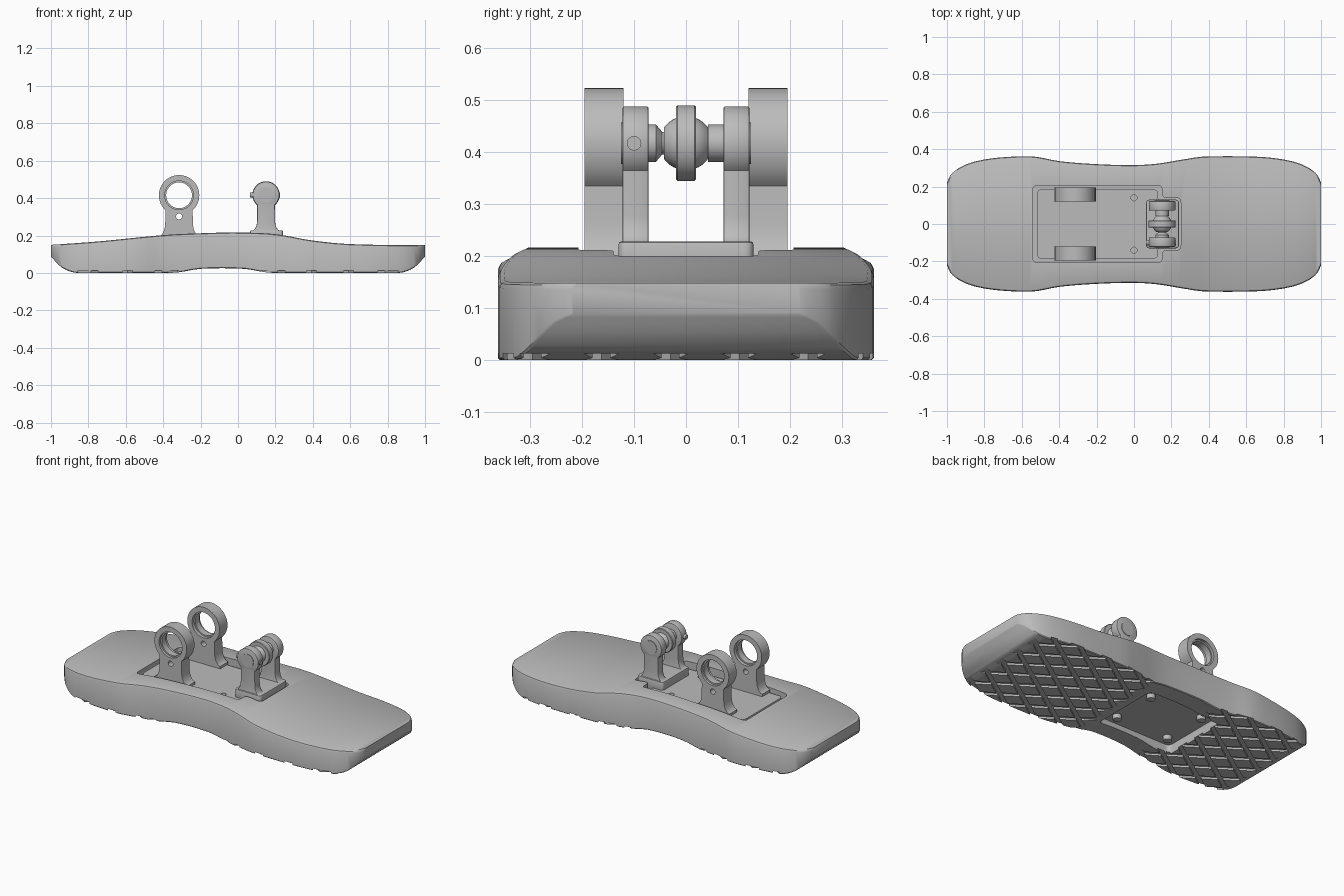
import bpy, bmesh
from math import pi, sin, cos, radians
from mathutils import Matrix, Vector

cube = bpy.data.objects.get("Cube")
if cube:
    bpy.data.objects.remove(cube, do_unlink=True)

GREY = bpy.data.materials.new("plain_grey")
GREY.use_nodes = True
GREY.diffuse_color = (0.5, 0.5, 0.5, 1)
GREY.node_tree.nodes["Principled BSDF"].inputs["Base Color"].default_value = (0.5, 0.5, 0.5, 1)


def finish(name, bm, angle=35):
    bmesh.ops.remove_doubles(bm, verts=bm.verts, dist=0.00005)
    bmesh.ops.recalc_face_normals(bm, faces=bm.faces)
    me = bpy.data.meshes.new(name)
    bm.to_mesh(me)
    bm.free()
    me.materials.append(GREY)
    ob = bpy.data.objects.new(name, me)
    bpy.context.scene.collection.objects.link(ob)
    smooth(ob, angle)
    return ob


def smooth(ob, angle=35):
    bpy.ops.object.select_all(action='DESELECT')
    ob.select_set(True)
    bpy.context.view_layer.objects.active = ob
    bpy.ops.object.shade_smooth_by_angle(angle=radians(angle))


def prism(name, loops, lo, hi, axis='Z', bevel=0.0):
    """Extrude an outline with optional hole loops along Z or Y."""
    cu = bpy.data.curves.new(name, 'CURVE')
    cu.dimensions, cu.fill_mode = '2D', 'BOTH'
    for loop in loops:
        sp = cu.splines.new('POLY')
        sp.points.add(len(loop) - 1)
        for p, (u, v) in zip(sp.points, loop):
            p.co = (u, v, 0, 1)
        sp.use_cyclic_u = True
    cu.extrude = (hi - lo) / 2 - bevel
    cu.bevel_depth, cu.offset, cu.bevel_resolution = bevel, -bevel, 1
    tmp = bpy.data.objects.new(name + "_tmp", cu)
    me = bpy.data.meshes.new_from_object(tmp)
    bm = bmesh.new()
    bm.from_mesh(me)
    bpy.data.objects.remove(tmp)
    bpy.data.meshes.remove(me)
    bpy.data.curves.remove(cu)
    mid = (lo + hi) / 2
    mat = Matrix.Translation((0, 0, mid))
    if axis == 'Y':
        mat = Matrix.Translation((0, mid, 0)) @ Matrix.Rotation(pi / 2, 4, 'X')
    bm.transform(mat)
    return finish(name, bm)


def circle(cx, cy, r, n=40, start=0, end=360):
    step = (end - start) / n
    count = n if end - start == 360 else n + 1
    return [(cx + r * cos(radians(start + i * step)),
             cy + r * sin(radians(start + i * step))) for i in range(count)]


def rounded(points, r, n=6):
    """Round every corner of a polygon."""
    out = []
    for i, p in enumerate(points):
        p = Vector(p)
        a = p + (Vector(points[i - 1]) - p).normalized() * r
        b = p + (Vector(points[(i + 1) % len(points)]) - p).normalized() * r
        for k in range(n + 1):
            t = k / n
            out.append(tuple(a * (1 - t) ** 2 + p * 2 * t * (1 - t) + b * t * t))
    return out


def curve_at(pts, x):
    """Smooth curve through a few points."""
    i = max(0, min(len(pts) - 2, sum(p[0] <= x for p in pts) - 1))

    def slope(j):
        a, b = pts[max(j - 1, 0)], pts[min(j + 1, len(pts) - 1)]
        return (b[1] - a[1]) / (b[0] - a[0])
    (x0, y0), (x1, y1) = pts[i], pts[i + 1]
    h = x1 - x0
    t = (x - x0) / h
    return ((2 * t**3 - 3 * t**2 + 1) * y0 + (t**3 - 2 * t**2 + t) * h * slope(i)
            + (3 * t**2 - 2 * t**3) * y1 + (t**3 - t**2) * h * slope(i + 1))


def revolve(name, profile, centre, n=40):
    """Turn (y, radius) pairs about a Y axis."""
    bm = bmesh.new()
    rings = [[bm.verts.new((centre[0] + r * cos(2 * pi * k / n), y,
                            centre[1] + r * sin(2 * pi * k / n))) for k in range(n)]
             for y, r in profile]
    for a, b in zip(rings, rings[1:]):
        for k in range(n):
            bm.faces.new((a[k], a[(k + 1) % n], b[(k + 1) % n], b[k]))
    bm.faces.new(rings[0])
    bm.faces.new(rings[-1])
    return finish(name, bm)


def cut(target, cutter):
    mod = target.modifiers.new("cut", 'BOOLEAN')
    mod.operation, mod.solver, mod.object = 'DIFFERENCE', 'EXACT', cutter
    bpy.context.view_layer.objects.active = target
    bpy.ops.object.modifier_apply(modifier=mod.name)
    bpy.data.objects.remove(cutter, do_unlink=True)


# Sole: lofted along its length from width, top and bottom curves
WIDTH = [(-1, .22), (-.985, .255), (-.95, .29), (-.88, .325), (-.78, .348), (-.65, .36), (-.53, .36),
         (-.4, .336), (-.2, .32), (0, .315), (.12, .322), (.27, .346), (.37, .36), (.65, .36),
         (.78, .348), (.88, .325), (.95, .29), (.985, .255), (1, .22)]
TOP = [(-1, .15), (-.75, .168), (-.4, .202), (-.2, .212), (0, .216), (.2, .207),
       (.38, .176), (.55, .157), (.75, .15), (1, .148)]
BOTTOM = [(-1, .087), (-.95, .035), (-.91, .012), (-.86, 0), (-.36, 0), (-.31, .004), (-.2, .022),
          (.03, .022), (.14, .004), (.19, 0), (.86, 0), (.91, .012), (.95, .035), (1, .087)]
stations = sorted({round(-1 + i * .04, 3) for i in range(51)}
                  | {s * v for s in (-1, 1) for v in (.995, .985, .97, .94, .9, .86)})
bm = bmesh.new()
rings = []
for x in stations:
    w, t, b = (curve_at(c, x) for c in (WIDTH, TOP, BOTTOM))
    b = max(b, 0)
    half = [(w - .004, b), (w, b + .004), (w, t - .012), (w - .004, t - .004), (w - .012, t)]
    section = half + [(-y, z) for y, z in reversed(half)]
    rings.append([bm.verts.new((x, y, z)) for y, z in section])
for r0, r1 in zip(rings, rings[1:]):
    for k in range(len(r0)):
        j = (k + 1) % len(r0)
        bm.faces.new((r0[k], r0[j], r1[j], r1[k]))
bm.faces.new(rings[0])
bm.faces.new(rings[-1])
sole = finish("sole", bm)

# Diagonal tread grooves, one family per direction
for sign in (-1, 1):
    bm = bmesh.new()
    for i in range(-8, 9):
        mat = (Matrix.Rotation(sign * radians(34), 4, 'Z')
               @ Matrix.Translation((0, i * .11 + .03, -.004))
               @ Matrix.Diagonal((3, .028, .032, 1)))
        bmesh.ops.create_cube(bm, size=1, matrix=mat)
    cut(sole, finish("groove_cutter", bm))


def tee(inset):
    a, b, c, d, e = -.54 + inset, .15 - inset, .25 - inset, .207 - inset, .14 - inset
    return rounded([(a, -d), (b, -d), (b, -e), (c, -e), (c, e), (b, e), (b, d), (a, d)], .025)


def rectangle(x0, x1, w, r):
    return rounded([(x0, -w), (x1, -w), (x1, w), (x0, w)], r)


# Top pocket and underside recess
cut(sole, prism("pocket_cutter", [tee(0)], .155, .4))
cut(sole, prism("recess_cutter", [rectangle(-.42, .07, .21, .03)], -.1, .055))
smooth(sole)

# Mounting plate with bolt holes, and bolts beneath it
prism("mounting_plate", [tee(.022)] + [circle(0, s * .14, .016, 20) for s in (-1, 1)], .15, .18)
for x in (-.35, 0):
    for y in (-.14, .14):
        prism("bolt_head", [circle(x, y, .024, 24)], .028, .06, bevel=.003)


def bracket(cx, cz, r, stem, neck_z, foot, foot_z, bottom):
    """Rounded head on a stem that flares into a foot."""
    pts = circle(cx, cz, r, 48, -48, 228)
    n = 8
    flare = [(stem + (foot - stem) * (1 - cos(i / n * pi / 2)),
              neck_z - (neck_z - foot_z) * sin(i / n * pi / 2)) for i in range(n + 1)]
    flare.append((foot, bottom))
    return pts + [(cx - u, v) for u, v in flare] + [(cx + u, v) for u, v in reversed(flare)]


# Pair of ring brackets with a stepped bore and a small screw hole
ring_x, ring_z = -.315, .415
outline = bracket(ring_x, ring_z, .108, .074, .27, .112, .195, .165)
for s in (-1, 1):
    for part, bore, y0, y1 in (("ring_bracket", .069, .14, .18),
                               ("ring_bracket_inner_face", .077, .12, .14),
                               ("ring_bracket_outer_face", .077, .18, .195)):
        lo, hi = sorted((s * y0, s * y1))
        prism(part, [outline, circle(ring_x, ring_z, bore, 48),
                     circle(ring_x, .302, .016, 20)], lo, hi, 'Y')

# Clevis: foot block and two ears
cx, cz = .15, .417
prism("clevis_foot", [rectangle(.065, .24, .13, .02)], .165, .228, bevel=.006)
ear = bracket(cx, cz, .071, .048, .28, .08, .224, .2)
for s in (-1, 1):
    lo, hi = sorted((s * .072, s * .122))
    prism("clevis_ear", [ear], lo, hi, 'Y', bevel=.004)
    lo, hi = sorted((s * .12, s * .125))
    prism("pin_end", [circle(cx, cz, .04, 32)], lo, hi, 'Y')

# Cross pin, pivot ball and its ring
revolve("cross_pin", [(-.08, .036), (-.058, .036), (-.046, .022), (0, .022),
                      (.042, .022), (.042, .036), (.08, .036)], (cx, cz))
revolve("pivot_ball", [(.052 * sin(a), .052 * cos(a)) for a in
                       (radians(-54 + i * 9) for i in range(13))], (cx, cz))
revolve("ball_ring", [(-.019, .07), (-.016, .073), (.016, .073), (.019, .07)], (cx, cz))

# Set screw through the front ear
bm = bmesh.new()
bmesh.ops.create_cone(bm, cap_ends=True, segments=20, radius1=.014, radius2=.014, depth=.16,
                      matrix=Matrix.Translation((.145, -.1, cz)) @ Matrix.Rotation(pi / 2, 4, 'Y'))
finish("set_screw", bm)
